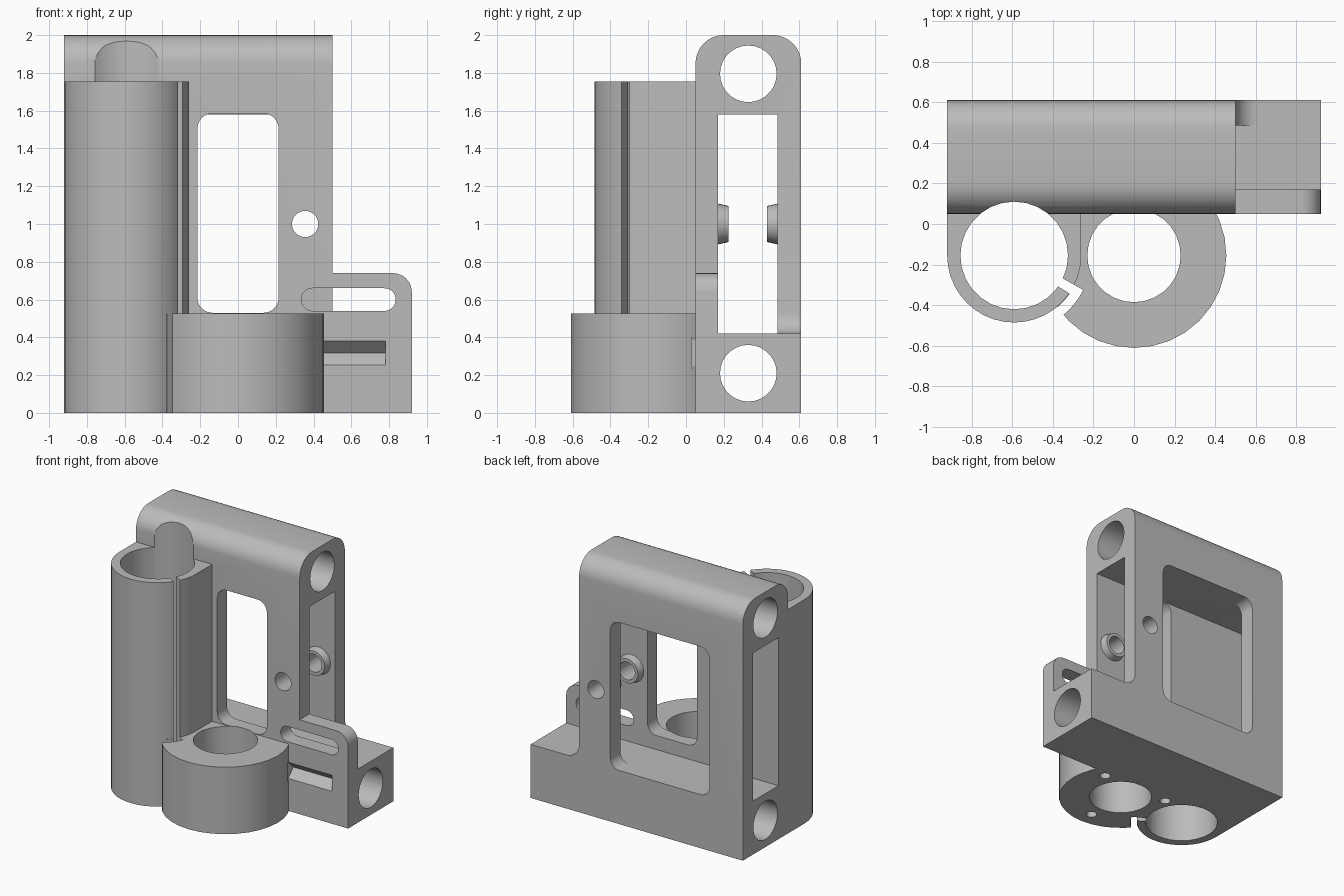
import bpy, bmesh
from math import cos, sin, radians

cube = bpy.data.objects.get("Cube")
if cube:
    bpy.data.objects.remove(cube, do_unlink=True)

grey = bpy.data.materials.new("plain grey")
grey.use_nodes = True
grey.diffuse_color = (0.5, 0.5, 0.5, 1)
grey.node_tree.nodes["Principled BSDF"].inputs["Base Color"].default_value = (0.5, 0.5, 0.5, 1)


def arc(cx, cy, r, start, end, n=8):
    angles = [radians(start + (end - start) * i / n) for i in range(n + 1)]
    return [(cx + r * cos(a), cy + r * sin(a)) for a in angles]


def circle(cx, cy, r, n=28):
    return arc(cx, cy, r, 0, 360, n)[:-1]


def rounded(x0, x1, y0, y1, r):
    return (arc(x1 - r, y1 - r, r, 0, 90) + arc(x0 + r, y1 - r, r, 90, 180)
            + arc(x0 + r, y0 + r, r, 180, 270) + arc(x1 - r, y0 + r, r, 270, 360))


def rect(x0, x1, y0, y1):
    return [(x0, y0), (x1, y0), (x1, y1), (x0, y1)]


def prism(name, outline, axis, low, high, end_scale=1.0):
    """Extrude an outline along an axis, optionally tapering the far end."""
    place = {"x": lambda u, v, w: (w, u, v),
             "y": lambda u, v, w: (u, w, v),
             "z": lambda u, v, w: (u, v, w)}[axis]
    n = len(outline)
    mu, mv = sum(p[0] for p in outline) / n, sum(p[1] for p in outline) / n
    bm = bmesh.new()
    a = [bm.verts.new(place(u, v, low)) for u, v in outline]
    b = [bm.verts.new(place(mu + (u - mu) * end_scale, mv + (v - mv) * end_scale, high))
         for u, v in outline]
    bm.faces.new(a)
    bm.faces.new(b[::-1])
    for i in range(n):
        j = (i + 1) % n
        bm.faces.new((a[i], b[i], b[j], a[j]))
    bmesh.ops.remove_doubles(bm, verts=bm.verts, dist=1e-5)
    bmesh.ops.recalc_face_normals(bm, faces=bm.faces)
    mesh = bpy.data.meshes.new(name)
    bm.to_mesh(mesh)
    bm.free()
    mesh.materials.append(grey)
    obj = bpy.data.objects.new(name, mesh)
    bpy.context.collection.objects.link(obj)
    return obj


def combine(target, tool, operation):
    mod = target.modifiers.new(tool.name, "BOOLEAN")
    mod.operation, mod.solver, mod.object = operation, "EXACT", tool
    bpy.context.view_layer.objects.active = target
    bpy.ops.object.modifier_apply(modifier=mod.name)
    bpy.data.objects.remove(tool, do_unlink=True)


def add(tool):
    combine(body, tool, "UNION")


def cut(tool):
    combine(body, tool, "DIFFERENCE")


# Main block with a low foot on the left and a rounded top
FRONT, BACK = 0.05, 0.61
body = prism("bracket_body",
             [(-.92, 0), (.92, 0), (.92, .42)] + arc(.61, .53, .11, 270, 180)
             + [(.5, 2), (-.92, 2)], "y", FRONT, BACK)
bm = bmesh.new()
bm.from_mesh(body.data)
top_edges = [e for e in bm.edges if all(v.co.z > 1.99 for v in e.verts)
             and abs(e.verts[0].co.x - e.verts[1].co.x) > 1]
bmesh.ops.bevel(bm, geom=top_edges, offset=.15, segments=8, profile=.5, affect="EDGES")
bm.to_mesh(body.data)
bm.free()

# Front tab, upright tube and low ring
add(prism("front_tab", [(.3, 0), (.92, 0)] + arc(.82, .64, .1, 0, 90) + [(.3, .74)],
          "y", FRONT, .17))
TX, CY = -.59, -.155
add(prism("tube", arc(TX, CY, .33, 180, 360, 20) + [(-.26, .1), (-.92, .1)], "z", 0, 1.755))
add(prism("ring", circle(0, CY, .455, 32), "z", 0, .525))

# Hollow between the plates, then the inner bosses
cut(prism("hollow", rect(.17, .485, .42, 1.58), "x", -1, 1))
HX, HZ = .355, 1.0
add(prism("front_boss", circle(HX, HZ, .11), "y", .16, .225, .87))
add(prism("back_boss", circle(HX, HZ, .11), "y", .495, .43, .87))

# Windows, bolt hole and tab slot
cut(prism("front_window", rounded(-.215, .215, .53, 1.585, .08), "y", 0, .2))
cut(prism("back_window", rounded(-.63, .23, .42, 1.58, .08), "y", .45, .7))
cut(prism("bolt_hole", circle(HX, HZ, .07, 20), "y", 0, .7))
cut(prism("tab_slot", rounded(.335, .835, .54, .66, .0599), "y", 0, .2))
cut(prism("tab_notch", [(.03, .235), (.115, .318), (.03, .4)], "x", .4, .78))

# Rod holes running sideways
for z in (.21, 1.795):
    cut(prism("rod_hole", circle(.33, z, .15), "x", -1, 1))

# Bores, tube slit and clearance around the tube
cut(prism("tube_bore", circle(TX, CY, .265), "z", -.1, 2.1))
cut(prism("ring_bore", circle(0, CY, .23), "z", -.1, .6))
cut(prism("slit", arc(TX, CY, .38, -26.5, -34, 1) + arc(TX, CY, .25, -35.5, -25, 1),
          "z", -.1, 1.9))
cut(prism("clearance", arc(TX, CY, .38, -27, -80, 10) + arc(TX, CY, .332, -80, -27, 10),
          "z", -.1, .6))

# Screw holes under the ring
for angle in (30, 150, 270):
    a = radians(angle)
    cut(prism("screw_hole", circle(.335 * cos(a), CY + .335 * sin(a), .04, 16), "z", -.1, .25))

bpy.ops.object.select_all(action="DESELECT")
body.select_set(True)
bpy.context.view_layer.objects.active = body
bpy.ops.object.shade_smooth_by_angle(angle=radians(30))
